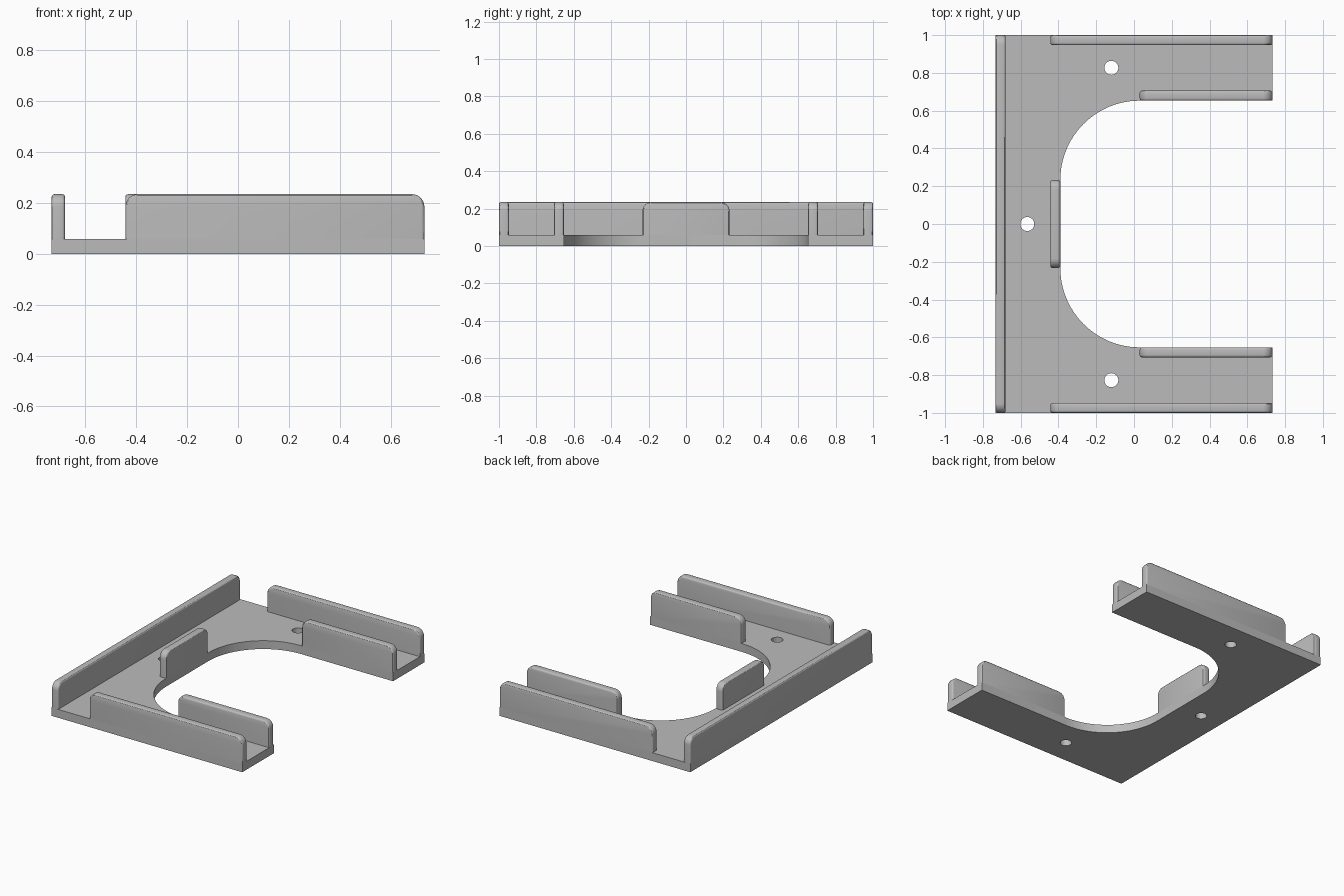
import bpy, bmesh
from math import pi, sin, cos
from mathutils import Matrix, Vector

cube = bpy.data.objects.get("Cube")
if cube:
    bpy.data.objects.remove(cube, do_unlink=True)

X, Y = 0.733, 1.0            # half length and half width
BASE, TOP = 0.058, 0.235     # plate thickness, rim height
WALL = 0.053                 # rim thickness
IN_X, IN_Y, R = -0.39, 0.653, 0.42   # cut-out edges and corner radius

grey = bpy.data.materials.new("plain grey")
grey.use_nodes = True
color = (0.5, 0.5, 0.5, 1)
grey.diffuse_color = color
grey.node_tree.nodes["Principled BSDF"].inputs["Base Color"].default_value = color


def arc(cx, cy, r, start, end, n):
    return [(cx + r * cos(start + (end - start) * i / n),
             cy + r * sin(start + (end - start) * i / n)) for i in range(n + 1)]


def finish(obj):
    obj.data.materials.clear()
    obj.data.materials.append(grey)
    bpy.ops.object.select_all(action='DESELECT')
    obj.select_set(True)
    bpy.context.view_layer.objects.active = obj
    bpy.ops.object.shade_smooth_by_angle(angle=pi / 6)


def make_plate():
    """U-shaped plate with three screw holes, from a filled outline."""
    outline = [(X, IN_Y)]
    outline += arc(IN_X + R, IN_Y - R, R, pi / 2, pi, 24)
    outline += arc(IN_X + R, R - IN_Y, R, pi, 1.5 * pi, 24)
    outline += [(X, -IN_Y), (X, -Y), (-X, -Y), (-X, Y), (X, Y)]
    holes = [(-0.565, 0), (-0.12, 0.827), (-0.12, -0.827)]
    loops = [outline] + [arc(x, y, 0.037, 0, 2 * pi, 32)[:-1] for x, y in holes]

    curve = bpy.data.curves.new("plate_outline", 'CURVE')
    curve.dimensions = '2D'
    curve.fill_mode = 'BOTH'
    curve.extrude = BASE / 2
    for pts in loops:
        spline = curve.splines.new('POLY')
        spline.points.add(len(pts) - 1)
        for p, (x, y) in zip(spline.points, pts):
            p.co = (x, y, 0, 1)
        spline.use_cyclic_u = True
    helper = bpy.data.objects.new("plate_outline", curve)
    bpy.context.collection.objects.link(helper)
    bpy.context.view_layer.update()
    mesh = bpy.data.meshes.new_from_object(
        helper.evaluated_get(bpy.context.evaluated_depsgraph_get()))
    bpy.data.objects.remove(helper)

    bm = bmesh.new()
    bm.from_mesh(mesh)
    bmesh.ops.remove_doubles(bm, verts=bm.verts, dist=1e-5)
    bmesh.ops.translate(bm, verts=bm.verts, vec=(0, 0, BASE / 2))
    bmesh.ops.recalc_face_normals(bm, faces=bm.faces)
    bm.to_mesh(mesh)
    bm.free()
    plate = bpy.data.objects.new("base_plate", mesh)
    bpy.context.collection.objects.link(plate)
    finish(plate)


def make_wall(name, length, center, along_y=False):
    """Upright rim with rounded upper corners and softened edges."""
    h, r, soft = length / 2, 0.05, 0.012
    profile = [(-h, BASE), (h, BASE)]
    profile += arc(h - r, TOP - r, r, 0, pi / 2, 8)
    profile += arc(r - h, TOP - r, r, pi / 2, pi, 8)
    bm = bmesh.new()
    face = bm.faces.new([bm.verts.new((x, -WALL / 2, z)) for x, z in profile])
    out = bmesh.ops.extrude_face_region(bm, geom=[face])["geom"]
    bmesh.ops.translate(bm, vec=(0, WALL, 0),
                        verts=[v for v in out if isinstance(v, bmesh.types.BMVert)])
    bmesh.ops.recalc_face_normals(bm, faces=bm.faces)
    # Soften the rim of both broad sides, leaving the foot square
    rim = [e for e in bm.edges
           if abs(e.verts[0].co.y - e.verts[1].co.y) < 1e-6
           and max(v.co.z for v in e.verts) > BASE + 0.01]
    bmesh.ops.bevel(bm, geom=rim, offset=soft, segments=3, profile=0.5, affect='EDGES')
    # The foot sits on the plate, so its hidden underside is left open
    foot = [f for f in bm.faces if all(v.co.z < BASE + 1e-4 for v in f.verts)]
    bmesh.ops.delete(bm, geom=foot, context='FACES')
    if along_y:
        bm.transform(Matrix.Rotation(pi / 2, 4, 'Z'))
    bm.transform(Matrix.Translation(Vector((*center, 0))))
    mesh = bpy.data.meshes.new(name)
    bm.to_mesh(mesh)
    bm.free()
    obj = bpy.data.objects.new(name, mesh)
    bpy.context.collection.objects.link(obj)
    finish(obj)


make_plate()

# Rims across the closed end
make_wall("end_wall", 2 * Y, (-X + WALL / 2, 0), along_y=True)
make_wall("middle_wall", 2 * (IN_Y - R), (IN_X - WALL / 2, 0), along_y=True)

# Rims along both arms
outer_start, inner_start = IN_X - WALL, IN_X + R
for side, s in (("back", 1), ("front", -1)):
    make_wall(side + "_outer_wall", X - outer_start,
              ((X + outer_start) / 2, s * (Y - WALL / 2)))
    make_wall(side + "_inner_wall", X - inner_start,
              ((X + inner_start) / 2, s * (IN_Y + WALL / 2)))
